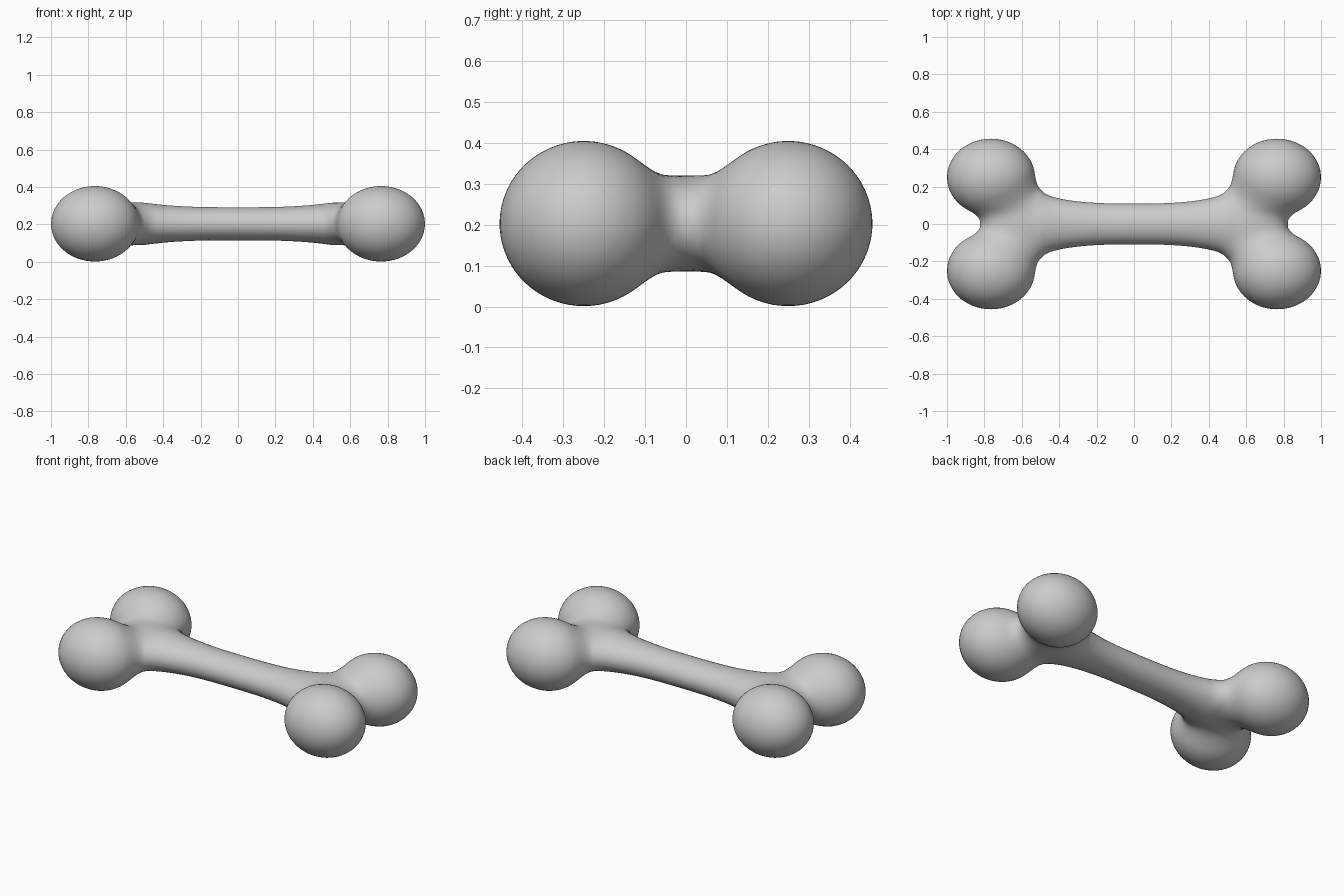
import bpy, bmesh, math
from mathutils import Vector, Matrix

if "Cube" in bpy.data.objects:
    bpy.data.objects.remove(bpy.data.objects["Cube"])

MID = 0.203                              # height of the long axis
KNOB_C, KNOB_R = Vector((0.765, 0.25, 0)), Vector((0.235, 0.206, 0.202))
FORK_X = 0.58                            # where the shaft ends and rounds off
BLEND = 0.12                             # width of the soft joins


def ellipsoid(p, r):
    """Approximate signed distance to an ellipsoid."""
    a = math.sqrt((p[0] / r[0])**2 + (p[1] / r[1])**2 + (p[2] / r[2])**2)
    b = math.sqrt((p[0] / r[0]**2)**2 + (p[1] / r[1]**2)**2 + (p[2] / r[2]**2)**2)
    return a * (a - 1) / b if b > 1e-9 else -min(r)


def soft_min(a, b):
    h = max(BLEND - abs(a - b), 0) / BLEND
    return min(a, b) - h * h * BLEND / 4


def field(p):
    """Two knobs per end softly joined to a flaring shaft."""
    x, y, z = abs(p[0]), p[1], p[2] - MID
    t = min(x / 0.5, 1)**3
    shaft = ellipsoid((max(x - FORK_X, 0), y, z),
                      (0.2, 0.11 + 0.055 * t, 0.0885 + 0.025 * t))
    knobs = [ellipsoid((x - KNOB_C.x, y - s * KNOB_C.y, z), KNOB_R) for s in (-1, 1)]
    return soft_min(soft_min(*knobs), shaft)


def settle(v):
    """Move a vertex onto the zero level of the field."""
    e = 0.002
    f = field(v.co)
    g = Vector([field(v.co + d) - f for d in
                (Vector((e, 0, 0)), Vector((0, e, 0)), Vector((0, 0, e)))]) / e
    step = g * (-f / max(g.length_squared, 0.1))
    if step.length > 0.04:
        step.length = 0.04
    v.co += step


# rough parts: shaft, two forks, four knobs
bm = bmesh.new()


def blob(c, r):
    bmesh.ops.create_icosphere(bm, subdivisions=4, radius=1,
                               matrix=Matrix.Translation(c) @ Matrix.Diagonal((*r, 1)))


bmesh.ops.create_cone(bm, cap_ends=True, segments=32, radius1=0.1, radius2=0.1, depth=1.3,
                      matrix=Matrix.Translation((0, 0, MID)) @ Matrix.Rotation(math.pi / 2, 4, 'Y'))
for sx in (-1, 1):
    blob((sx * FORK_X, 0, MID), (0.2, 0.165, 0.113))
    for sy in (-1, 1):
        blob((sx * KNOB_C.x, sy * KNOB_C.y, MID), KNOB_R)
mesh = bpy.data.meshes.new("bone")
bm.to_mesh(mesh)
bm.free()
bone = bpy.data.objects.new("bone", mesh)
bpy.context.collection.objects.link(bone)
bpy.context.view_layer.objects.active = bone
bone.select_set(True)

# fuse the parts into one skin
fuse = bone.modifiers.new("fuse", 'REMESH')
fuse.mode = 'VOXEL'
fuse.voxel_size = 0.025
bpy.ops.object.modifier_apply(modifier=fuse.name)

# relax the skin onto the blended shape
bm = bmesh.new()
bm.from_mesh(bone.data)
for i in range(10):
    if i < 6:
        bmesh.ops.smooth_vert(bm, verts=bm.verts, factor=0.5,
                              use_axis_x=True, use_axis_y=True, use_axis_z=True)
    for v in bm.verts:
        settle(v)
bmesh.ops.recalc_face_normals(bm, faces=bm.faces)
for f in bm.faces:
    f.smooth = True
bm.to_mesh(bone.data)
bm.free()

grey = bpy.data.materials.new("plain grey")
grey.diffuse_color = (0.6, 0.6, 0.6, 1)
grey.use_nodes = True
grey.node_tree.nodes["Principled BSDF"].inputs["Base Color"].default_value = grey.diffuse_color
bone.data.materials.clear()
bone.data.materials.append(grey)
